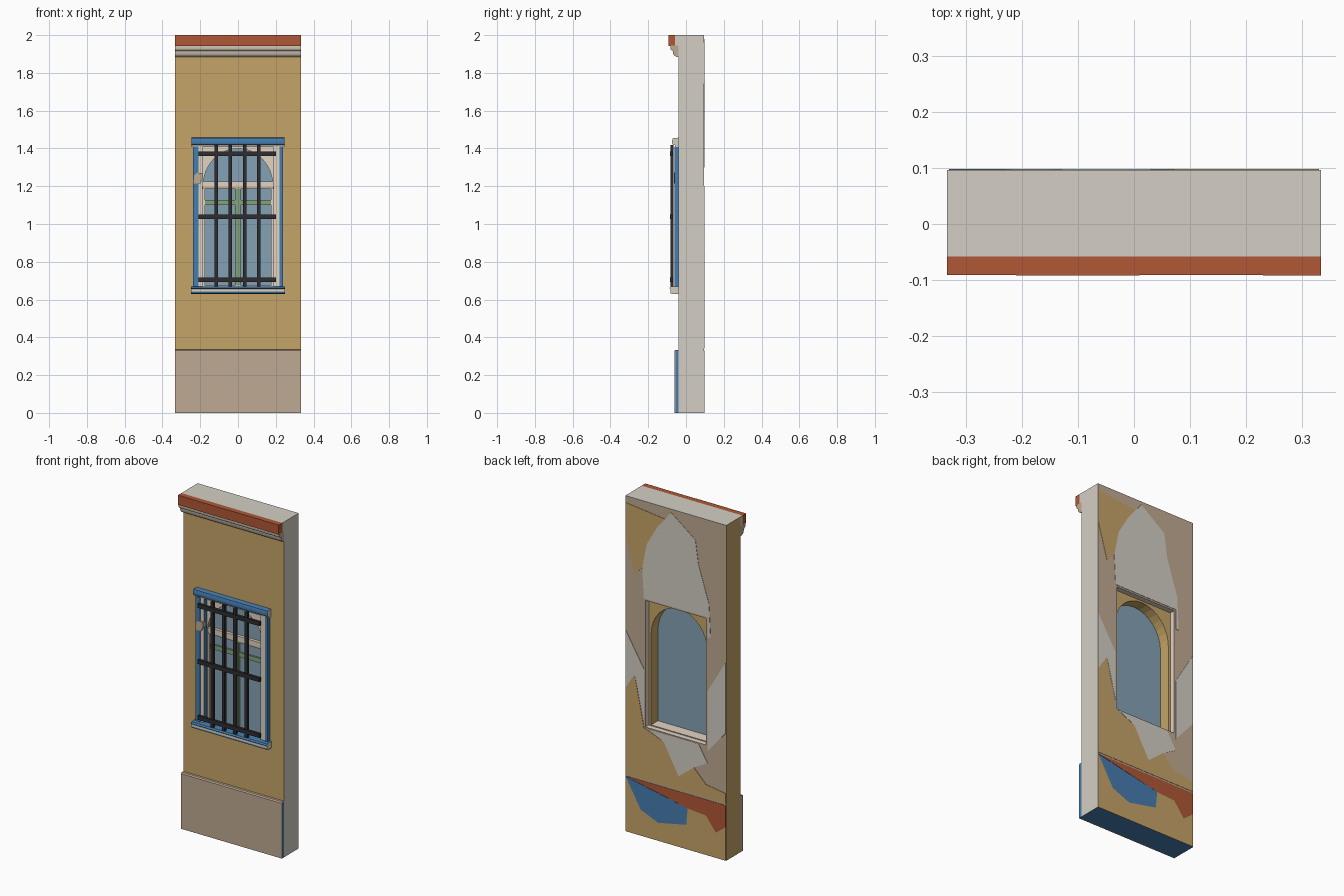
import bpy, bmesh, math

if "Cube" in bpy.data.objects:
    bpy.data.objects.remove(bpy.data.objects["Cube"])


def material(name, rgb):
    """Flat material from an 8-bit display colour."""
    col = [(c / 255 / 12.92) if c < 11 else ((c / 255 + 0.055) / 1.055) ** 2.4 for c in rgb] + [1]
    m = bpy.data.materials.new(name)
    m.use_nodes = True
    m.diffuse_color = col
    m.node_tree.nodes["Principled BSDF"].inputs["Base Color"].default_value = col
    return m


MATS = {n: material(n, c) for n, c in {
    "ochre": (198, 165, 104), "beige": (192, 170, 147), "grey": (212, 207, 197),
    "brick": (176, 88, 54), "blue": (70, 125, 176), "glass": (132, 162, 181),
    "iron": (46, 44, 48), "green": (132, 162, 124), "cream": (226, 212, 194)}.items()}
ORDER = list(MATS)


def finish(name, bm, rule, smooth=False):
    """Turn a bmesh into an object; rule is a colour name or a function of a face."""
    bmesh.ops.recalc_face_normals(bm, faces=bm.faces)
    me = bpy.data.meshes.new(name)
    bm.to_mesh(me)
    bm.free()
    ob = bpy.data.objects.new(name, me)
    bpy.context.scene.collection.objects.link(ob)
    paint(ob, rule)
    if smooth:
        bpy.ops.object.select_all(action="DESELECT")
        ob.select_set(True)
        bpy.context.view_layer.objects.active = ob
        bpy.ops.object.shade_smooth_by_angle(angle=math.radians(40))
    return ob


def paint(ob, rule):
    names = [rule if isinstance(rule, str) else rule(p) for p in ob.data.polygons]
    used = [n for n in ORDER if n in names]
    ob.data.materials.clear()
    for n in used:
        ob.data.materials.append(MATS[n])
    for p, n in zip(ob.data.polygons, names):
        p.material_index = used.index(n)


def prism(name, pts, axis, lo, hi, rule, smooth=False):
    """Extrude an outline along x (points are y,z) or along y (points are x,z)."""
    bm = bmesh.new()
    place = (lambda p, t: (t, *p)) if axis == "x" else (lambda p, t: (p[0], t, p[1]))
    face = bm.faces.new([bm.verts.new(place(p, lo)) for p in pts])
    new = bmesh.ops.extrude_face_region(bm, geom=[face])["geom"]
    d = (hi - lo, 0, 0) if axis == "x" else (0, hi - lo, 0)
    bmesh.ops.translate(bm, vec=d, verts=[v for v in new if isinstance(v, bmesh.types.BMVert)])
    return finish(name, bm, rule, smooth)


def box(name, x, y, z, rule):
    return prism(name, [(x[0], z[0]), (x[1], z[0]), (x[1], z[1]), (x[0], z[1])], "y", *y, rule)


HALF, FRONT, BACK = 0.333, -0.04, 0.096
SILL, HEAD, SPRING, JAMB = 0.66, 1.41, 1.2, 0.185

# Wall with an arched opening set between two shallow rectangular recesses
wall = box("wall", (-HALF, HALF), (FRONT, BACK), (0, 2), "ochre")
arch = [(-JAMB, SILL), (JAMB, SILL)] + [
    (JAMB * math.cos(a), SPRING + 0.2 * math.sin(a)) for a in [math.pi * i / 16 for i in range(17)]]
cutters = [prism("arch_cutter", arch, "y", -0.2, 0.2, "ochre"),
           box("front_cutter", (-0.2, 0.2), (-0.2, -0.025), (SILL - 0.005, HEAD), "ochre"),
           box("back_cutter", (-0.2, 0.2), (0.065, 0.2), (SILL - 0.005, HEAD), "ochre")]
bpy.context.view_layer.objects.active = wall
for c in cutters:
    c.hide_render = True
    mod = wall.modifiers.new("opening", "BOOLEAN")
    mod.operation, mod.solver, mod.object = "DIFFERENCE", "EXACT", c
    bpy.ops.object.modifier_apply(modifier=mod.name)
    bpy.data.objects.remove(c)


def wall_colour(p):
    n, c = p.normal, p.center
    if n.y > 0.9:
        return "beige" if c.y > BACK - 0.01 else "ochre"
    if n.y < -0.9:
        return "ochre" if c.y < FRONT + 0.005 else "cream"
    if abs(c.x) > HALF - 0.01:
        return "grey" if n.x > 0 else "ochre"
    if c.z > 1.99:
        return "grey"
    if c.z < 0.01:
        return "blue"
    return "cream" if c.y > 0.065 or n.z > 0.9 else "ochre"


paint(wall, wall_colour)

# Worn paint patches on the back
patches = [
    ("ochre", [(.33, 1.96), (.07, 1.93), (.12, 1.87), (.19, 1.75), (.22, 1.6), (.27, 1.55), (.33, 1.76)]),
    ("grey", [(.03, 1.98), (-.05, 1.92), (-.13, 1.86), (-.15, 1.72), (-.22, 1.5), (-.23, 1.3),
              (-.21, 1.3), (-.21, 1.42), (.21, 1.42), (.22, 1.6), (.19, 1.75), (.12, 1.87), (.07, 1.93)]),
    ("grey", [(.33, 1.2), (.21, 1.0), (.21, .7), (.27, .95), (.33, .86)]),
    ("grey", [(-.33, 1.18), (-.21, .98), (-.21, .62), (-.33, .76)]),
    ("ochre", [(.33, .86), (.27, .95), (.21, .65), (.08, .6), (-.02, .42), (.05, .34), (.33, .34)]),
    ("grey", [(.19, .65), (-.15, .65), (-.21, .55), (-.12, .5), (-.02, .42), (.08, .6)]),
    ("ochre", [(-.02, .42), (-.12, .5), (-.2, .42), (-.33, .4), (-.33, .34), (.05, .34)]),
    ("ochre", [(.33, 0), (.33, .327), (.23, .155), (.115, .107), (-.07, .145), (-.08, .245),
               (-.2, .235), (-.265, .15), (-.33, .2), (-.33, 0)]),
    ("brick", [(.33, .33), (-.33, .33), (-.33, .2), (-.265, .15), (-.2, .235), (-.08, .245)]),
    ("blue", [(.33, .327), (-.08, .245), (-.07, .145), (.115, .107), (.23, .155)])]
for i, (colour, pts) in enumerate(patches):
    prism(f"back_patch_{i + 1}", pts, "y", BACK, BACK + 0.002, colour)

# Plinth core with a plaster skin
box("plinth_core", (-HALF, HALF), (-.056, FRONT), (0, .334),
    lambda p: "blue" if p.normal.x > 0.9 or p.normal.z < -0.9 else "beige")
prism("plinth_skin", [(-.056, 0), (-.062, 0), (-.062, .329), (-.056, .335)], "x", -HALF, HALF, "beige")

# Cornice moulding under a course of tiles
cornice = [(FRONT, 1.885), (-.05, 1.885), (-.06, 1.89), (-.067, 1.898), (-.07, 1.916),
           (-.079, 1.921), (-.083, 1.927), (-.083, 1.945), (FRONT, 1.945)]
prism("cornice_moulding", cornice, "x", -HALF, HALF,
      lambda p: "beige" if abs(p.normal.x) > 0.9 else "cream", True)
box("cornice_bed", (-HALF, HALF), (-.058, FRONT), (1.945, 2), "grey")
joints = [-HALF, -0.21, 0.01, 0.23, HALF]
for i in range(4):
    box(f"cornice_tile_{i + 1}", (joints[i], joints[i + 1]),
        (-0.091 - 0.001 * (i % 2), -0.058), (1.943, 2), "brick")

# Window surround: head and sill mouldings with pale ends
head = [(FRONT, 1.408), (-.056, 1.408), (-.058, 1.417), (-.07, 1.421), (-.074, 1.43),
        (-.073, 1.438), (-.073, 1.444), (-.07, 1.454), (FRONT, 1.457)]
sill = [(FRONT, .63), (-.074, .63), (-.083, .634), (-.083, .642),
        (-.083, .655), (-.088, .66), (-.082, .668), (FRONT, .67)]


def trim_colour(low, high):
    """Blue moulding with a cream band between two heights and grey ends."""
    return lambda p: ("grey" if abs(p.normal.x) > 0.9 else
                      "cream" if low < p.center.z < high and p.normal.y < -0.8 else "blue")


prism("window_head", head, "x", -0.245, 0.245, trim_colour(1.41, 1.416), True)
prism("window_sill", sill, "x", -0.25, 0.25, trim_colour(.643, .654), True)

# Jambs and their pale inner linings
for s, side, edge in ((1, "left", .22), (-1, "right", .208)):
    span = lambda a, b: tuple(sorted((s * a, s * b)))
    box(f"{side}_jamb", span(edge, .238), (-0.06, FRONT), (.665, HEAD), "blue")
    box(f"{side}_lining", span(.187, edge), (-0.055, -0.02), (.665, HEAD),
        lambda p: "cream" if p.normal.y < -0.5 else "blue" if p.normal.x > 0.5 else "beige")
bracket = [(-.236, 1.215), (-.2, 1.215), (-.187, 1.24), (-.185, 1.268), (-.215, 1.272), (-.232, 1.258)]
prism("jamb_bracket", bracket, "y", -0.064, FRONT, "beige")

# Glass and casement
box("glass", (-.192, .192), (-0.004, 0), (.655, 1.405), "glass")
box("transom", (-.184, .184), (-0.022, -.003), (1.197, 1.226), "cream")
box("transom_lower_edge", (-.184, .184), (-0.016, -.003), (1.185, 1.197), "beige")
box("casement_rail", (-.184, .184), (-0.014, -.003), (1.1, 1.127), "green")
box("casement_post", (-.016, .016), (-0.016, -.003), (.66, 1.185), "green")
for s, side in ((1, "left"), (-1, "right")):
    x = sorted((s * .176, s * .185))
    box(f"{side}_casement_edge", x, (-0.018, -.003), (.66, 1.185), "cream")
box("casement_bottom", (-.176, .176), (-0.018, -.003), (.66, .675), "cream")

# Iron grille
for i in range(4):
    x = -0.115 + 0.075 * i
    box(f"grille_bar_{i + 1}", (x - .009, x + .009), (-.082, -.066), (.66, 1.418), "iron")
for i, z in enumerate((.705, 1.038, 1.372)):
    box(f"grille_rail_{i + 1}", (-.208, .202), (-.086, -.07), (z - .012, z + .012), "iron")
